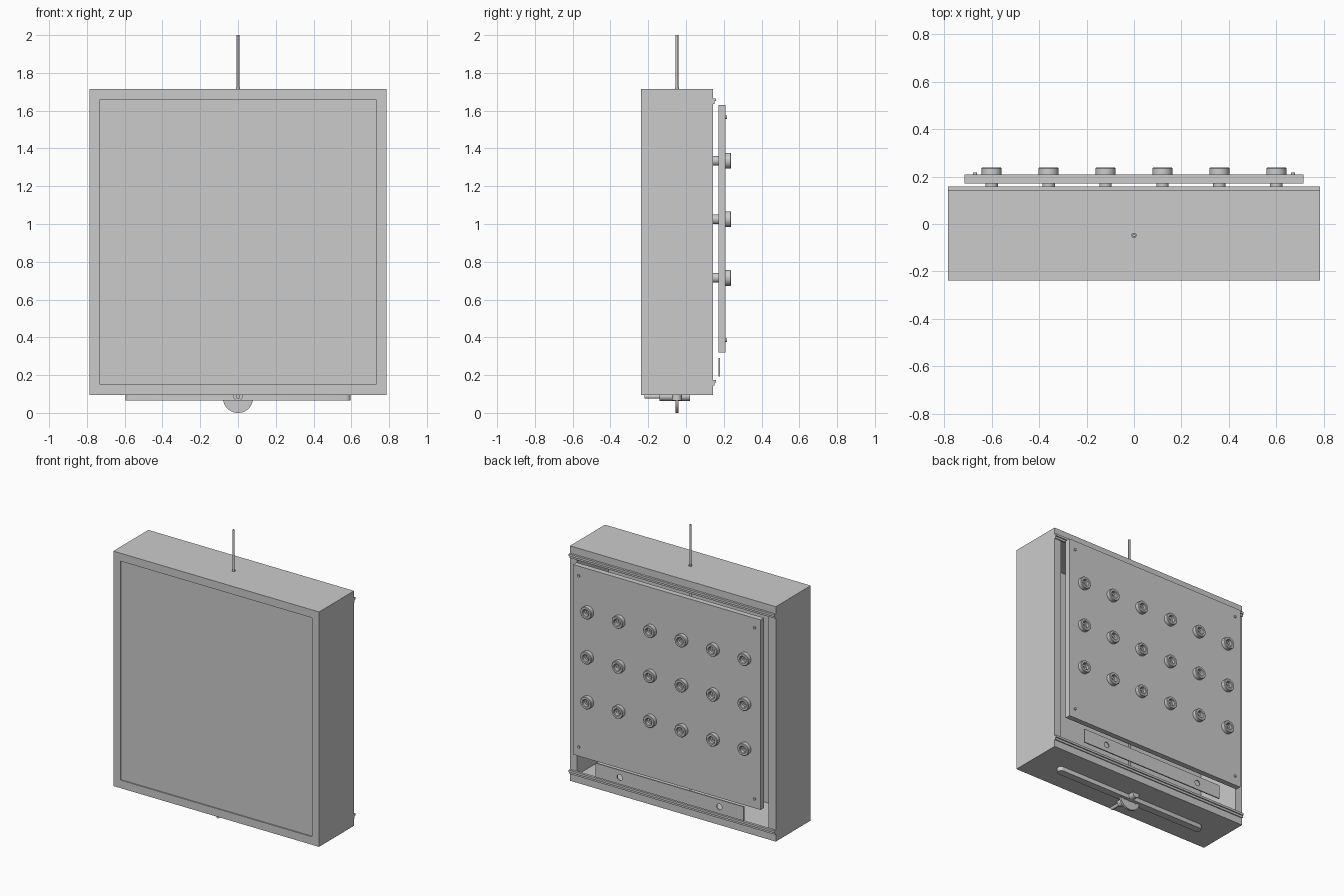
import bpy, bmesh
from math import pi, cos, sin
from mathutils import Matrix, Vector

if "Cube" in bpy.data.objects:
    bpy.data.objects.remove(bpy.data.objects["Cube"])


def finish(bm, name, smooth=False):
    bmesh.ops.recalc_face_normals(bm, faces=bm.faces)
    me = bpy.data.meshes.new(name)
    bm.to_mesh(me)
    bm.free()
    ob = bpy.data.objects.new(name, me)
    bpy.context.collection.objects.link(ob)
    if smooth:
        bpy.ops.object.select_all(action='DESELECT')
        ob.select_set(True)
        bpy.context.view_layer.objects.active = ob
        bpy.ops.object.shade_smooth_by_angle(angle=0.6)
    return ob


def box(name, x0, x1, y0, y1, z0, z1):
    bm = bmesh.new()
    bmesh.ops.create_cube(bm, size=1)
    for v in bm.verts:
        v.co = Vector(((x0 + x1) / 2 + v.co.x * (x1 - x0),
                       (y0 + y1) / 2 + v.co.y * (y1 - y0),
                       (z0 + z1) / 2 + v.co.z * (z1 - z0)))
    return finish(bm, name)


def cyl(name, r, a, b, n=24):
    a, b = Vector(a), Vector(b)
    bm = bmesh.new()
    rot = (b - a).to_track_quat('Z', 'Y').to_matrix().to_4x4()
    bmesh.ops.create_cone(bm, cap_ends=True, segments=n, radius1=r, radius2=r,
                          depth=(b - a).length,
                          matrix=Matrix.Translation((a + b) / 2) @ rot)
    return finish(bm, name, True)


def prism(name, pts, offset):
    bm = bmesh.new()
    f = bm.faces.new([bm.verts.new(p) for p in pts])
    r = bmesh.ops.extrude_face_region(bm, geom=[f])
    bmesh.ops.translate(bm, vec=offset,
                        verts=[v for v in r['geom'] if isinstance(v, bmesh.types.BMVert)])
    return finish(bm, name, True)


def lathe_y(name, profile, n=32):
    # closed (radius, y) profile spun about the y axis
    bm = bmesh.new()
    rings = [[bm.verts.new((r * cos(2 * pi * i / n), y, r * sin(2 * pi * i / n)))
              for r, y in profile] for i in range(n)]
    m = len(profile)
    for i in range(n):
        a, b = rings[i], rings[(i + 1) % n]
        for j in range(m):
            k = (j + 1) % m
            bm.faces.new((a[j], b[j], b[k], a[k]))
    return finish(bm, name, True)


# Open-backed case
for s, side in ((-1, 'left'), (1, 'right')):
    xs = sorted((s * .73, s * .785))
    box(f'case_{side}', *xs, -.238, .143, .095, 1.715)
box('case_top', -.73, .73, -.238, .143, 1.66, 1.715)
box('case_bottom', -.73, .73, -.238, .143, .095, .15)
box('front_panel', -.73, .73, -.23, -.20, .15, 1.66)

# Stepped rails along the back edges
for name, z, s in (('rail_top', 1.65, 1), ('rail_bottom', .16, 1)):
    prof = [(.14, -.015), (.15, -.015), (.15, 0), (.158, 0), (.158, .015), (.14, .015)]
    prism(name, [(-.785, y, z + s * d) for y, d in prof], (1.57, 0, 0))

# Rear panel carrying the knobs
box('rear_panel', -.715, .715, .171, .209, .32, 1.63)
for x in (-.67, .67):
    for z in (.385, 1.565):
        cyl('panel_screw', .009, (x, .2, z), (x, .217, z), 16)

# Ring knobs with stems in a 6 x 3 grid
profile = [(.01, .135), (.026, .135), (.026, .19), (.042, .2), (.042, .235),
           (.039, .238), (.026, .238), (.022, .234), (.022, .215), (.01, .215)]
knob = lathe_y('knob', profile)
xs = [-.6 + .24 * i for i in range(6)]
for i, (x, z) in enumerate([(x, z) for x in xs for z in (.715, 1.025, 1.335)]):
    k = knob if i == 0 else knob.copy()
    if i:
        bpy.context.collection.objects.link(k)
    k.location = (x, 0, z)

# Lower strip with two holes
strip = box('lower_strip', -.565, .565, .172, .18, .193, .29)
for x in (-.38, .38):
    cut = cyl('strip_cutter', .02, (x, .1, .24), (x, .25, .24))
    cut.hide_render = True
    cut.hide_viewport = True
    mod = strip.modifiers.new('hole', 'BOOLEAN')
    mod.operation = 'DIFFERENCE'
    mod.solver = 'EXACT'
    mod.object = cut

# Vertical rod through the case, with its collar and cross piece
cyl('rod', .007, (0, -.048, .08), (0, -.048, 2.0), 16)
cyl('rod_collar', .011, (0, -.048, 1.71), (0, -.048, 1.722), 16)
box('rod_cross_piece', -.05, .05, -.062, -.034, .275, .305)

# Round-ended bar below the case
pts = []
for c, a0 in ((.57, -pi / 2), (-.57, pi / 2)):
    pts += [(c + .026 * cos(a0 + pi * i / 10), -.048 + .026 * sin(a0 + pi * i / 10), .065)
            for i in range(11)]
prism('bottom_bar', pts, (0, 0, .03))

# Half-round handle with hub and cross pin
arc = [pi + pi * i / 24 for i in range(25)]
pts = [(.08 * cos(a), -.055, .08 + .08 * sin(a)) for a in arc]
pts += [(.055 * cos(a), -.055, .08 + .055 * sin(a)) for a in reversed(arc)]
prism('handle_ring', pts, (0, .014, 0))
prism('handle_web', [(.057 * cos(a), -.051, .08 + .057 * sin(a)) for a in arc], (0, .006, 0))
cyl('handle_hub', .025, (0, -.14, .088), (0, .02, .088))
cyl('handle_pin', .011, (0, -.22, .086), (0, -.13, .086), 16)
